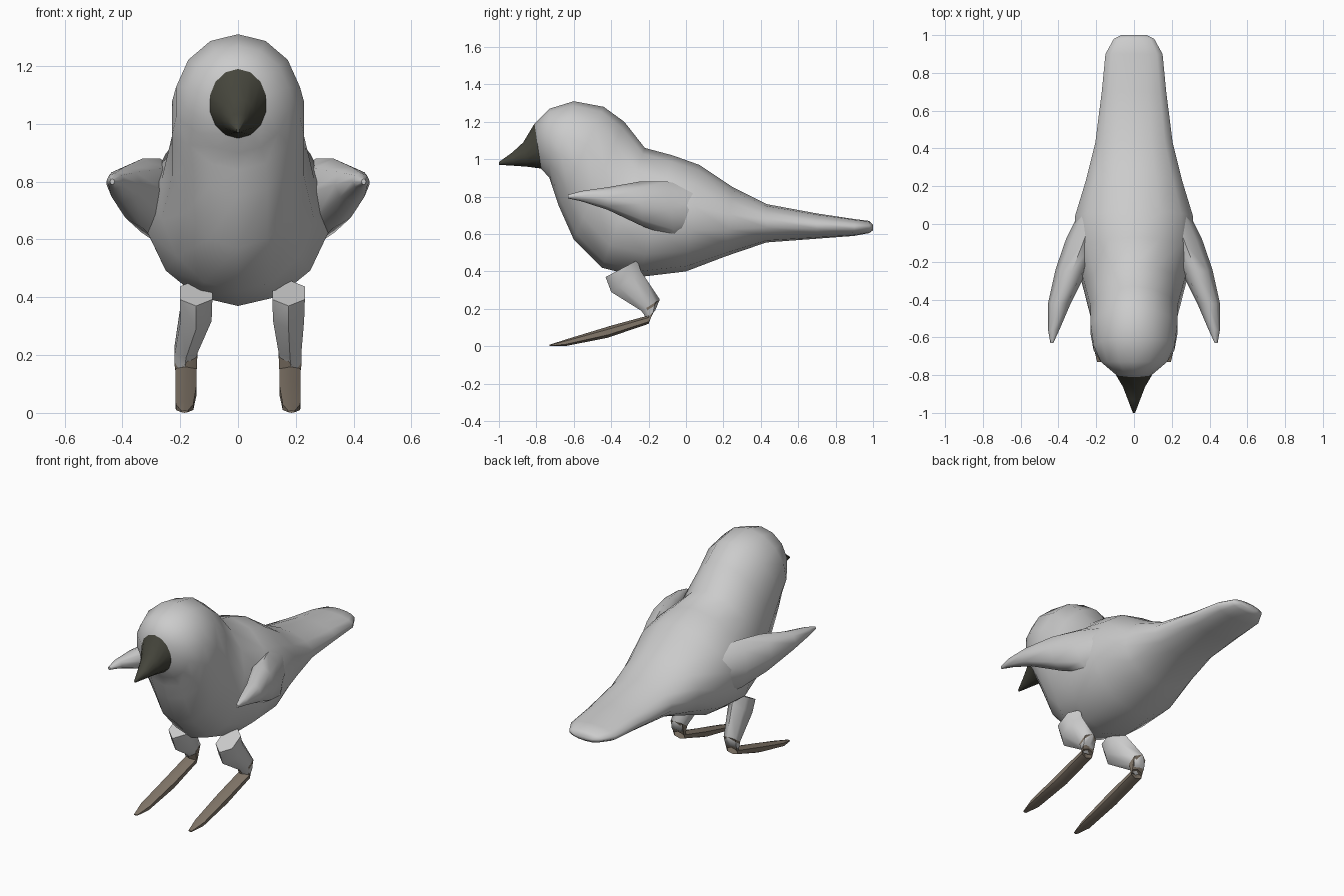
import bpy, bmesh, math

def material(name, rgb):
    m = bpy.data.materials.new(name)
    m.diffuse_color = (*rgb, 1)
    return m

dark = material("dark_horn", (0.06, 0.06, 0.045))
brown = material("leg_brown", (0.22, 0.18, 0.14))

def loft(name, rings, sides=12, side=1, mat=None):
    """Skin elliptical rings given as (x, y_top, z_top, y_bottom, z_bottom, half_width)."""
    bm = bmesh.new()
    loops = []
    for x, yt, zt, yb, zb, w in rings:
        loop = []
        for i in range(sides):
            a = 2 * math.pi * i / sides
            c, s = math.cos(a), math.sin(a)
            loop.append(bm.verts.new((side * (x + w * s),
                                      (yt + yb) / 2 + c * (yt - yb) / 2,
                                      (zt + zb) / 2 + c * (zt - zb) / 2)))
        loops.append(loop)
    for a, b in zip(loops, loops[1:]):
        for i in range(sides):
            j = (i + 1) % sides
            bm.faces.new((a[i], a[j], b[j], b[i]))
    bm.faces.new(loops[0])
    bm.faces.new(loops[-1])
    bmesh.ops.recalc_face_normals(bm, faces=bm.faces)
    me = bpy.data.meshes.new(name)
    bm.to_mesh(me)
    bm.free()
    ob = bpy.data.objects.new(name, me)
    bpy.context.collection.objects.link(ob)
    if mat:
        me.materials.append(mat)
    bpy.ops.object.select_all(action='DESELECT')
    ob.select_set(True)
    bpy.context.view_layer.objects.active = ob
    bpy.ops.object.shade_smooth_by_angle(angle=math.radians(60))
    return ob

# Head, body and tail in one skin
loft("body", [
    (0, -0.81, 1.19, -0.775, 0.95, 0.10),
    (0, -0.73, 1.27, -0.73, 0.90, 0.18),
    (0, -0.60, 1.31, -0.71, 0.84, 0.22),
    (0, -0.44, 1.28, -0.68, 0.75, 0.235),
    (0, -0.33, 1.20, -0.60, 0.57, 0.235),
    (0, -0.22, 1.06, -0.45, 0.42, 0.27),
    (0, -0.07, 1.02, -0.25, 0.37, 0.32),
    (0, 0.07, 0.97, 0.00, 0.40, 0.32),
    (0, 0.25, 0.85, 0.21, 0.48, 0.26),
    (0, 0.43, 0.76, 0.43, 0.555, 0.21),
    (0, 0.70, 0.71, 0.70, 0.575, 0.175),
    (0, 0.90, 0.68, 0.90, 0.59, 0.155),
    (0, 0.98, 0.67, 0.98, 0.605, 0.11),
    (0, 1.00, 0.65, 1.00, 0.62, 0.07)], sides=14)

# Beak
loft("beak", [
    (0, -0.81, 1.19, -0.775, 0.95, 0.10),
    (0, -0.87, 1.09, -0.85, 0.96, 0.06),
    (0, -0.93, 1.035, -0.92, 0.965, 0.035),
    (0, -1.00, 0.985, -1.00, 0.97, 0.006)], sides=14, mat=dark)

for side, tag in ((1, "right"), (-1, "left")):
    # Small wing pointing forward and outward
    loft(tag + "_wing", [
        (0.20, 0.10, 0.84, 0.10, 0.62, 0.07),
        (0.27, -0.10, 0.88, -0.06, 0.58, 0.09),
        (0.33, -0.25, 0.88, -0.23, 0.64, 0.085),
        (0.395, -0.42, 0.85, -0.42, 0.73, 0.06),
        (0.425, -0.56, 0.83, -0.56, 0.775, 0.03),
        (0.435, -0.63, 0.81, -0.63, 0.79, 0.008)], sides=8, side=side)
    # Thigh leaning back to the heel; the left one is set further inward
    hip = 0.175 if side > 0 else 0.145
    loft(tag + "_thigh", [
        (hip, -0.26, 0.46, -0.43, 0.37, 0.065),
        (hip, -0.24, 0.40, -0.40, 0.29, 0.062),
        (0.18, -0.14, 0.25, -0.24, 0.19, 0.045),
        (0.185, -0.165, 0.19, -0.21, 0.15, 0.04)], sides=6, side=side)
    # Long foot sloping forward to the ground
    loft(tag + "_foot", [
        (0.18, -0.14, 0.25, -0.235, 0.19, 0.046),
        (0.18, -0.18, 0.17, -0.20, 0.12, 0.042),
        (0.18, -0.40, 0.11, -0.42, 0.045, 0.042),
        (0.185, -0.63, 0.04, -0.65, 0.0, 0.035),
        (0.185, -0.73, 0.008, -0.73, 0.0, 0.012)], sides=6, side=side, mat=brown)
